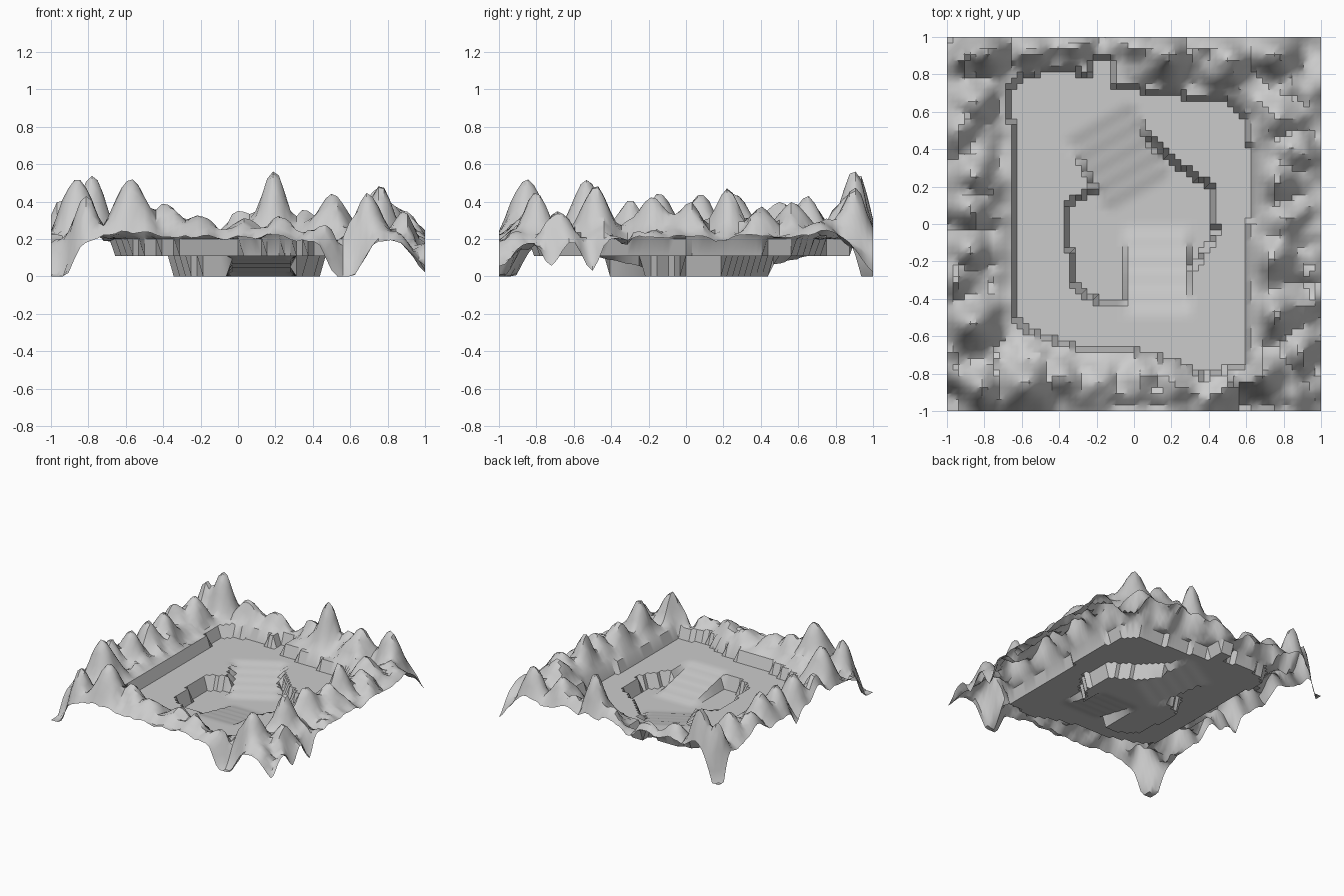
import bpy, bmesh, math
from mathutils import Vector, noise

if "Cube" in bpy.data.objects:
    bpy.data.objects.remove(bpy.data.objects["Cube"])

N = 64                                   # terrain cells per side
FLOOR, TERRACE = 0.11, 0.2               # courtyard and outer terrace levels

# outlines seen from above
courtyard = [(-.64, -.52), (-.64, .5), (-.69, .6), (-.67, .74), (-.56, .81), (-.3, .83),
             (-.26, .75), (-.23, .88), (-.11, .88), (-.1, .75), (.1, .71), (.5, .66),
             (.61, .56), (.65, .2), (.61, -.1), (.62, -.45), (.6, -.75), (.36, -.82),
             (.2, -.73), (.0, -.68), (-.3, -.66), (-.5, -.6)]
pit = [(-.34, -.32), (-.35, .12), (-.2, .19), (-.18, .33), (.05, .51), (.2, .34),
       (.42, .19), (.44, -.05), (.31, -.24), (.28, -.42), (.0, -.4), (-.1, -.43), (-.2, -.41)]

# hills: x, y, radius, summit height
hills_back = [(-.78, .92, .1, .53), (-.92, .9, .08, .49), (-.55, .95, .12, .36),
              (-.33, .97, .1, .32), (.0, .96, .1, .33), (.19, .9, .09, .56),
              (.36, .95, .1, .36), (.5, .87, .12, .42), (.75, .9, .1, .46)]
hills_front = [(-.57, -.85, .12, .51), (-.82, -.88, .09, .42), (-.4, -.82, .1, .36),
               (-.2, -.84, .1, .33), (.02, -.83, .1, .29), (.22, -.86, .09, .31),
               (.48, -.9, .07, .3), (.69, -.8, .1, .44)]
hills_left = [(-.86, -.53, .11, .5), (-.98, -.3, .1, .42), (-.87, -.14, .1, .43),
              (-.87, .08, .1, .43), (-.86, .25, .1, .43), (-.96, .5, .12, .4),
              (-.85, .65, .1, .42)]
hills_right = [(.76, -.48, .09, .48), (.74, -.18, .1, .42), (.8, .02, .1, .38),
               (.76, .22, .09, .46), (.84, .4, .1, .37), (.77, .57, .11, .39),
               (.92, .72, .1, .31), (.9, -.68, .09, .33)]
hills = hills_back + hills_front + hills_left + hills_right

# hollows that pull the rim down: x, y, radius, depth
hollows = [(-1, -1, .14, .3), (.57, -1, .11, .27), (1, -1, .1, .15), (1, -.72, .07, .16),
           (1, -.5, .07, .17), (-1, 1, .09, .45), (1, 1, .1, .18), (-1, .0, .05, .1)]


def inside(x, y, poly):
    hit = False
    for (x1, y1), (x2, y2) in zip(poly, poly[1:] + poly[:1]):
        if (y1 > y) != (y2 > y) and x < (x2 - x1) * (y - y1) / (y2 - y1) + x1:
            hit = not hit
    return hit


def distance(x, y, poly):
    p, best = Vector((x, y)), 9.0
    for a, b in zip(poly, poly[1:] + poly[:1]):
        a, b = Vector(a), Vector(b)
        t = max(0, min(1, (p - a).dot(b - a) / (b - a).length_squared))
        best = min(best, (p - a - (b - a) * t).length)
    return best


def bell(x, y, cx, cy, r):
    return math.exp(-((x - cx) ** 2 + (y - cy) ** 2) / (r * r))


def steps(s, count):
    """Soft stair profile rising from 0 to 1."""
    s = max(0, min(1, s)) * count
    k, f = math.floor(s), s - math.floor(s)
    return (k + f * f * (3 - 2 * f)) / count


def height(x, y):
    # front stair: climbs toward -y
    if -.05 < x < .31 and -.52 < y < .0:
        return FLOOR * steps(-y / .5, 5)
    # back stair: climbs diagonally toward the back left
    dx, dy = x - .04, y - .15
    along, across = (-.5 * dx + .866 * dy) / .48, .866 * dx + .5 * dy
    if 0 < along < 1 and abs(across) < .19:
        return FLOOR * steps(along, 5)
    if inside(x, y, pit):
        return 0.0
    if inside(x, y, courtyard):
        return FLOOR
    # outer terrace with hills, roughness and rim hollows
    d = distance(x, y, courtyard)
    gate = min(1, max(0, d - .02) / .07)
    z = max((h - TERRACE) * bell(x, y, cx, cy, r) for cx, cy, r, h in hills)
    v = Vector((x, y, .37))
    rough = .07 * noise.noise(v * 8) + .035 * noise.noise(v * 17)
    z = TERRACE + gate * (z + .015 + rough * (1 - min(1, z * 2.8)))
    edge = 1 - max(abs(x), abs(y))
    if edge < .05:
        z -= (z - TERRACE) * .45 * (1 - edge / .05)
    z -= sum(k * bell(x, y, cx, cy, r) for cx, cy, r, k in hollows)
    return min(.56, max(0, z))


# terrain sheet
bm = bmesh.new()
bmesh.ops.create_grid(bm, x_segments=N, y_segments=N, size=1)
for v in bm.verts:
    v.co.z = height(v.co.x, v.co.y)
mesh = bpy.data.meshes.new("terrain")
bm.to_mesh(mesh)
bm.free()
terrain = bpy.data.objects.new("terrain", mesh)
bpy.context.collection.objects.link(terrain)
bpy.context.view_layer.objects.active = terrain
terrain.select_set(True)
bpy.ops.object.shade_smooth_by_angle(angle=math.radians(35))
